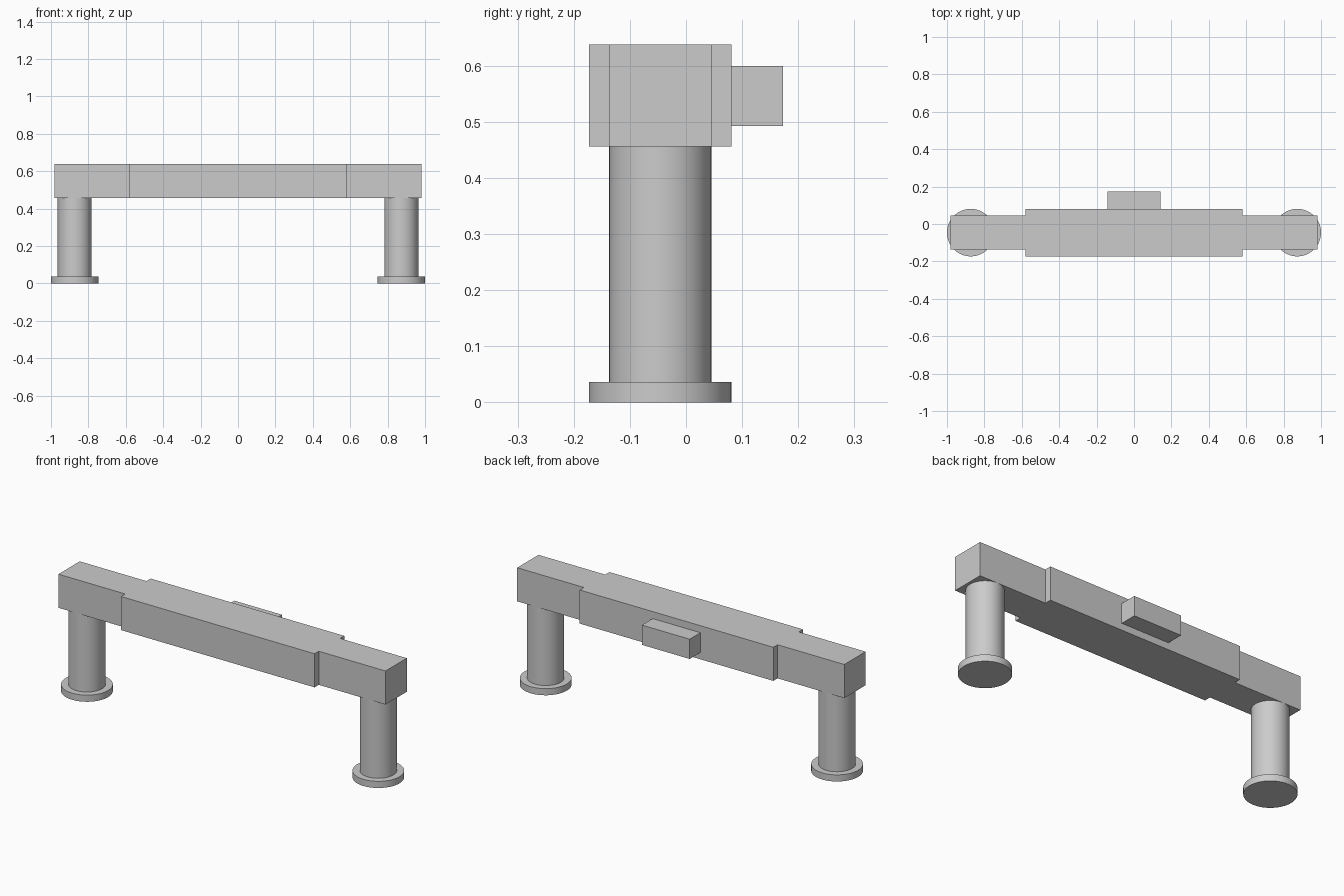
import bpy
import bmesh
from mathutils import Matrix, Vector

cube = bpy.data.objects.get("Cube")
if cube:
    bpy.data.objects.remove(cube, do_unlink=True)

GREY = (0.6, 0.6, 0.6, 1.0)
grey = bpy.data.materials.new("plain grey")
grey.use_nodes = True
grey.diffuse_color = GREY
grey.node_tree.nodes["Principled BSDF"].inputs["Base Color"].default_value = GREY

AXIS_Y = -0.046                 # centre line of beam and columns
FOOT_TOP, BEAM_BASE, BEAM_TOP = 0.036, 0.456, 0.638


def add_object(name, bm):
    bmesh.ops.recalc_face_normals(bm, faces=bm.faces[:])
    mesh = bpy.data.meshes.new(name)
    bm.to_mesh(mesh)
    bm.free()
    mesh.materials.append(grey)
    obj = bpy.data.objects.new(name, mesh)
    bpy.context.collection.objects.link(obj)
    return obj


def box(name, low, high):
    low, high = Vector(low), Vector(high)
    bm = bmesh.new()
    place = Matrix.Translation((low + high) / 2) @ Matrix.Diagonal((high - low).to_4d())
    bmesh.ops.create_cube(bm, size=1, matrix=place)
    return add_object(name, bm)


def cylinder(name, x, radius, bottom, top):
    bm = bmesh.new()
    bmesh.ops.create_cone(bm, cap_ends=True, segments=64, radius1=radius,
                          radius2=radius, depth=top - bottom,
                          matrix=Matrix.Translation((x, AXIS_Y, (bottom + top) / 2)))
    obj = add_object(name, bm)
    bpy.ops.object.select_all(action='DESELECT')
    obj.select_set(True)
    bpy.context.view_layer.objects.active = obj
    bpy.ops.object.shade_smooth_by_angle()


# Beam: stepped outline, wider in the middle, raised to full height
quarter = [(0.98, 0.091), (0.58, 0.091), (0.58, 0.127)]
half = quarter + [(-x, y) for x, y in reversed(quarter)]
outline = half + [(x, -y) for x, y in reversed(half)]
bm = bmesh.new()
base = bm.faces.new([bm.verts.new((x, y + AXIS_Y, BEAM_BASE)) for x, y in outline])
raised = bmesh.ops.extrude_face_region(bm, geom=[base], use_keep_orig=True)
bmesh.ops.translate(bm, vec=(0, 0, BEAM_TOP - BEAM_BASE),
                    verts=[v for v in raised["geom"] if isinstance(v, bmesh.types.BMVert)])
add_object("beam", bm)

# Block on the back of the beam
box("rear_block", (-0.143, 0.081, 0.493), (0.143, 0.173, 0.6))

# Columns with round feet
for side, x in (("left", 0.873), ("right", -0.873)):
    cylinder(side + "_column", x, 0.091, FOOT_TOP, BEAM_BASE)
    cylinder(side + "_foot", x, 0.127, 0, FOOT_TOP)
